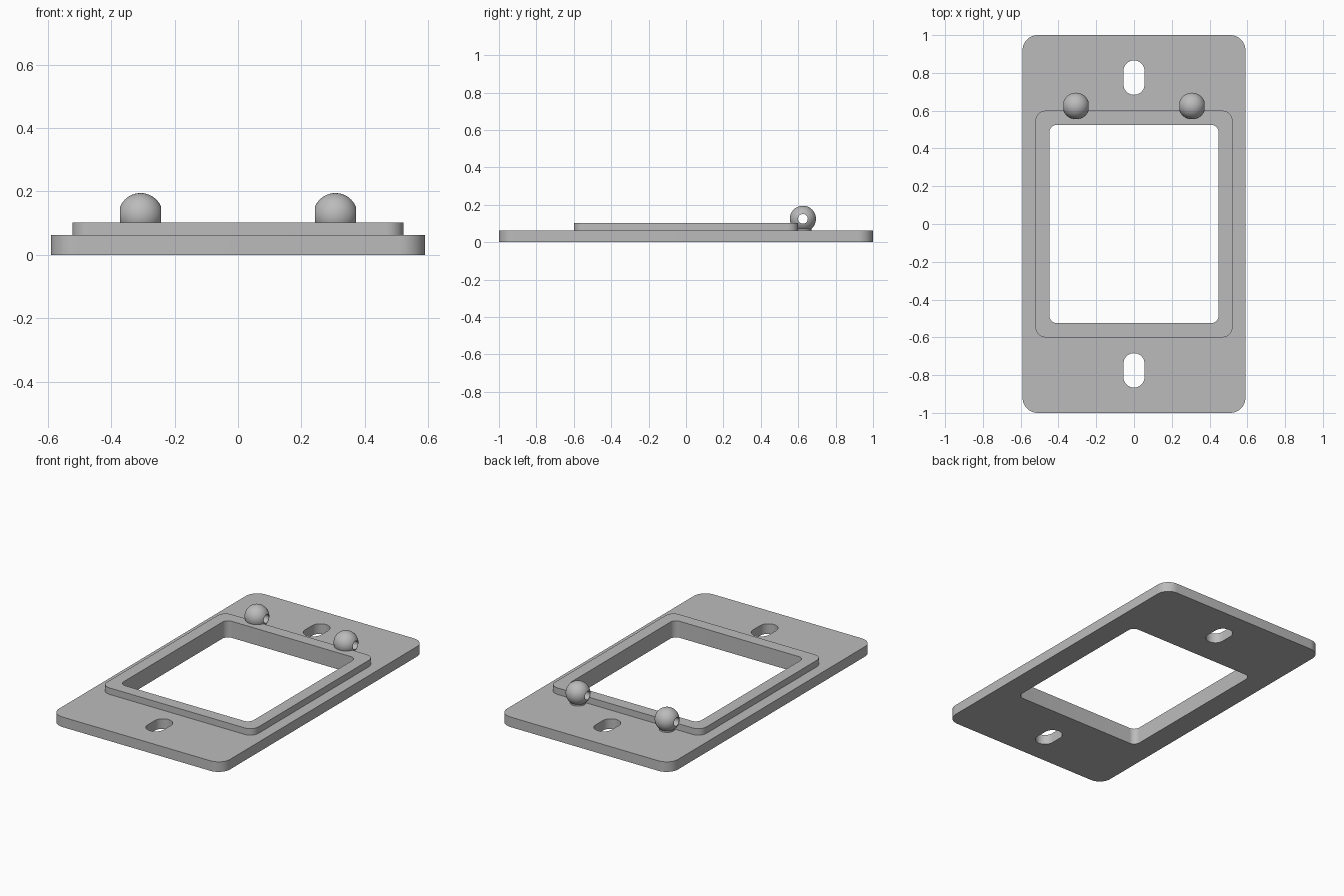
import bpy, bmesh
from math import sin, cos, pi, asin
from mathutils import Matrix, Vector

cube = bpy.data.objects.get("Cube")
if cube:
    bpy.data.objects.remove(cube, do_unlink=True)

grey = bpy.data.materials.new("plain grey")
grey.use_nodes = True
colour = (0.5, 0.5, 0.5, 1)
grey.diffuse_color = colour
grey.node_tree.nodes["Principled BSDF"].inputs["Base Color"].default_value = colour


def rounded_rect(half_x, half_y, radius, y=0.0, steps=10):
    """Outline of a rectangle with round corners, as 2D points."""
    points = []
    for corner, (sx, sy) in enumerate([(1, 1), (-1, 1), (-1, -1), (1, -1)]):
        for i in range(steps + 1):
            a = (corner + i / steps) * pi / 2
            points.append((sx * (half_x - radius) + radius * cos(a),
                           y + sy * (half_y - radius) + radius * sin(a)))
    return points


def finish(obj):
    """Clean the mesh, colour it and smooth its round faces."""
    bm = bmesh.new()
    bm.from_mesh(obj.data)
    bmesh.ops.remove_doubles(bm, verts=bm.verts, dist=0.0001)
    bmesh.ops.recalc_face_normals(bm, faces=bm.faces)
    bm.to_mesh(obj.data)
    bm.free()
    obj.data.materials.clear()
    obj.data.materials.append(grey)
    bpy.ops.object.select_all(action='DESELECT')
    obj.select_set(True)
    bpy.context.view_layer.objects.active = obj
    bpy.ops.object.shade_smooth_by_angle(angle=pi / 6)


def slab(name, outlines, bottom, top):
    """Extruded flat shape; outlines after the first are holes."""
    curve = bpy.data.curves.new(name, 'CURVE')
    curve.dimensions = '2D'
    curve.fill_mode = 'BOTH'
    curve.extrude = (top - bottom) / 2
    for outline in outlines:
        spline = curve.splines.new('POLY')
        spline.points.add(len(outline) - 1)
        for point, (x, y) in zip(spline.points, outline):
            point.co = (x, y, 0, 1)
        spline.use_cyclic_u = True
    obj = bpy.data.objects.new(name, curve)
    obj.location.z = (bottom + top) / 2
    bpy.context.collection.objects.link(obj)
    bpy.ops.object.select_all(action='DESELECT')
    obj.select_set(True)
    bpy.context.view_layer.objects.active = obj
    bpy.ops.object.convert(target='MESH')
    finish(bpy.context.view_layer.objects.active)


def bored_ball(name, centre, radius, bore):
    """Ball with a hole along x, lathed from an arc profile."""
    bm = bmesh.new()
    start, steps = asin(bore / radius), 24
    angles = [start + (pi - 2 * start) * i / steps for i in range(steps + 1)]
    verts = [bm.verts.new((radius * cos(a), 0, radius * sin(a))) for a in angles]
    edges = [bm.edges.new((verts[i], verts[(i + 1) % len(verts)]))
             for i in range(len(verts))]
    bmesh.ops.spin(bm, geom=verts + edges, cent=(0, 0, 0), axis=(1, 0, 0),
                   angle=2 * pi, steps=40, use_merge=True)
    add_mesh(name, bm, centre)


def add_mesh(name, bm, centre):
    mesh = bpy.data.meshes.new(name)
    bm.to_mesh(mesh)
    bm.free()
    obj = bpy.data.objects.new(name, mesh)
    obj.location = centre
    bpy.context.collection.objects.link(obj)
    finish(obj)


# Base plate with the window and two screw slots, and the raised rim
plate_top, rim_top = 0.0625, 0.103
window = rounded_rect(0.448, 0.525, 0.04)
slots = [rounded_rect(0.056, 0.091, 0.0559, y) for y in (0.775, -0.775)]
slab("base_plate", [rounded_rect(0.59, 1.0, 0.08), window] + slots, 0, plate_top)
slab("window_rim", [rounded_rect(0.522, 0.6, 0.055), window], plate_top, rim_top)

# Hinge balls, each on a short foot
for side, x in (("left", 0.307), ("right", -0.307)):
    bored_ball(side + "_hinge_ball", (x, 0.625, 0.125), 0.07, 0.026)
    bm = bmesh.new()
    bmesh.ops.create_cone(bm, cap_ends=True, segments=40, radius1=0.045,
                          radius2=0.045, depth=0.02)
    add_mesh(side + "_ball_foot", bm, (x, 0.625, plate_top + 0.008))
